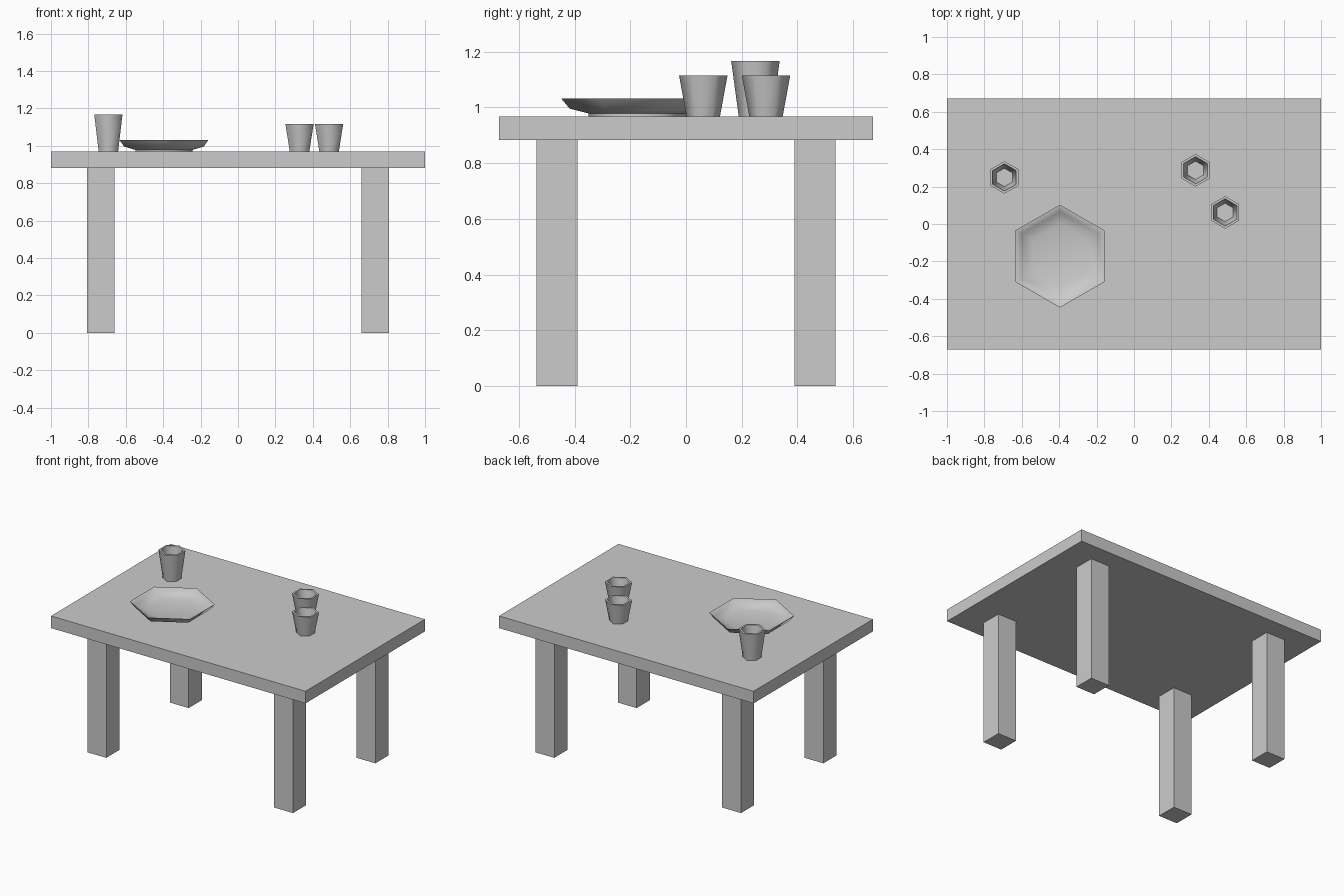
import bpy, bmesh, math

if "Cube" in bpy.data.objects:
    bpy.data.objects.remove(bpy.data.objects["Cube"])

TOP = 0.968     # height of the table surface
UNDER = 0.882   # underside of the slab


def box(name, x0, x1, y0, y1, z0, z1):
    bpy.ops.mesh.primitive_cube_add(size=1, location=((x0 + x1) / 2, (y0 + y1) / 2, (z0 + z1) / 2))
    ob = bpy.context.object
    ob.name = name
    ob.scale = (x1 - x0, y1 - y0, z1 - z0)
    bpy.ops.object.transform_apply(location=False, rotation=False, scale=True)
    return ob


def lathe(name, profile, location, sides=6):
    """Revolve a (radius, z) profile from outer base to inner floor, capping both ends."""
    bm = bmesh.new()
    rings = []
    for r, z in profile:
        angles = [math.pi / 2 + i * math.tau / sides for i in range(sides)]
        rings.append([bm.verts.new((r * math.cos(a), r * math.sin(a), z)) for a in angles])
    for low, high in zip(rings, rings[1:]):
        for i in range(sides):
            j = (i + 1) % sides
            bm.faces.new((low[i], low[j], high[j], high[i]))
    bm.faces.new(rings[0][::-1])
    bm.faces.new(rings[-1])
    mesh = bpy.data.meshes.new(name)
    bm.to_mesh(mesh)
    bm.free()
    ob = bpy.data.objects.new(name, mesh)
    ob.location = location
    bpy.context.collection.objects.link(ob)
    bpy.ops.object.select_all(action='DESELECT')
    ob.select_set(True)
    bpy.context.view_layer.objects.active = ob
    bpy.ops.object.shade_smooth_by_angle(angle=math.radians(70))
    return ob


# Table slab
box("table_top", -1, 1, -0.67, 0.67, UNDER, TOP)

# Four square legs
for sx, side in ((-1, "left"), (1, "right")):
    for sy, end in ((-1, "front"), (1, "back")):
        xs = sorted((sx * 0.66, sx * 0.807))
        ys = sorted((sy * 0.389, sy * 0.536))
        box(f"{end}_{side}_leg", *xs, *ys, 0, UNDER)

# Six-sided cups: one tall, two short
for name, x, y, h in (("tall_cup", -0.693, 0.249, 0.199),
                      ("short_cup_back", 0.329, 0.287, 0.147),
                      ("short_cup_front", 0.487, 0.062, 0.147)):
    lathe(name, [(0.06, 0), (0.087, h), (0.073, h), (0.049, 0.015)], (x, y, TOP))

# Six-sided plate with a foot and a flared rim
lathe("plate", [(0.177, 0), (0.177, 0.01), (0.245, 0.027), (0.275, 0.063),
                (0.268, 0.063), (0.238, 0.036), (0.17, 0.018)], (-0.396, -0.172, TOP))
